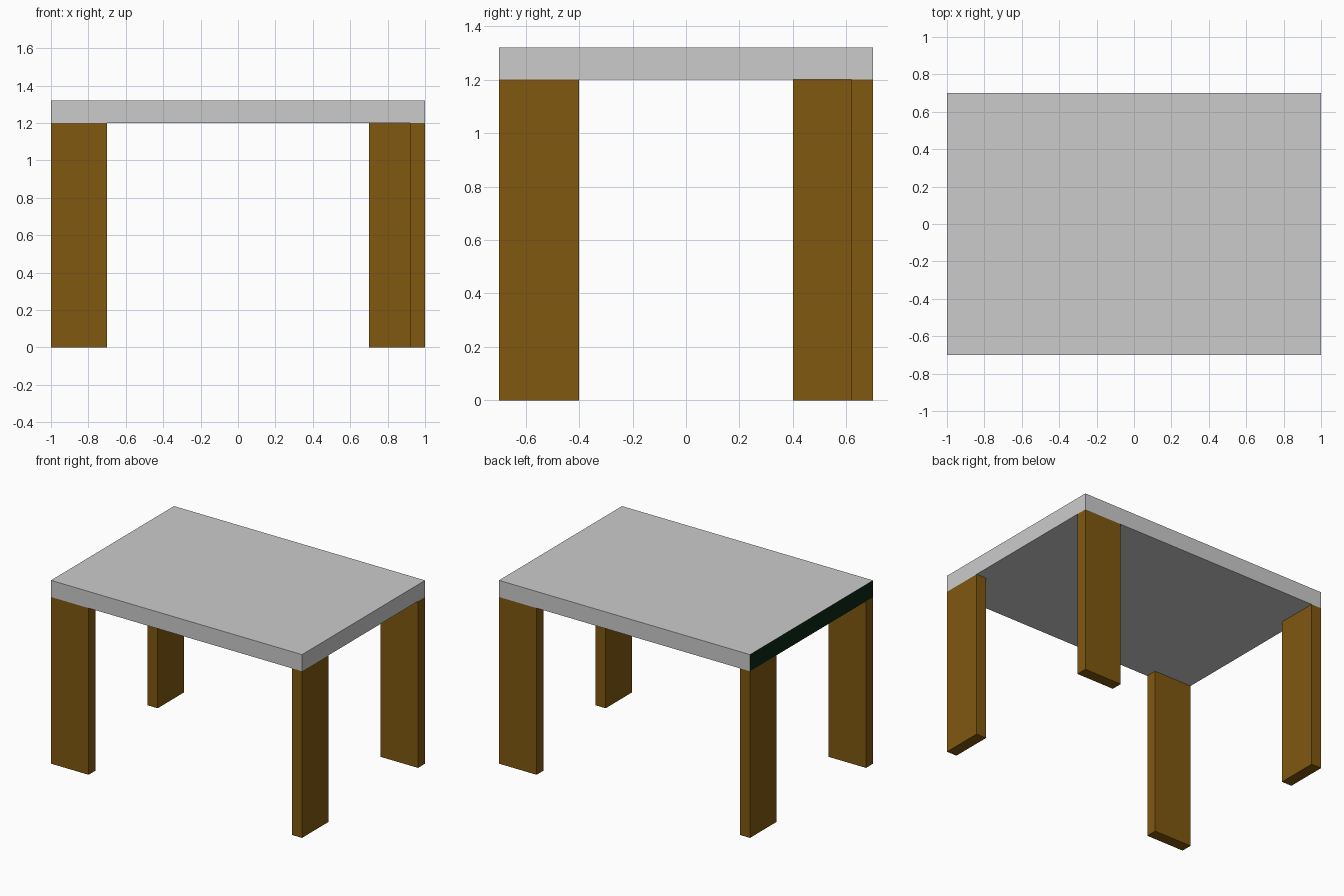
import bpy
import bmesh
from mathutils import Matrix, Vector

if "Cube" in bpy.data.objects:
    bpy.data.objects.remove(bpy.data.objects["Cube"], do_unlink=True)


def make_material(name, rgb):
    mat = bpy.data.materials.new(name)
    mat.use_nodes = True
    colour = (*rgb, 1.0)
    mat.diffuse_color = colour
    mat.node_tree.nodes["Principled BSDF"].inputs["Base Color"].default_value = colour
    return mat


def make_box(name, low, high, *materials):
    """Box spanning two opposite corners."""
    low, high = Vector(low), Vector(high)
    bm = bmesh.new()
    placement = Matrix.Translation((low + high) / 2) @ Matrix.Diagonal((*(high - low), 1))
    bmesh.ops.create_cube(bm, size=1, matrix=placement)
    mesh = bpy.data.meshes.new(name)
    bm.to_mesh(mesh)
    bm.free()
    for mat in materials:
        mesh.materials.append(mat)
    obj = bpy.data.objects.new(name, mesh)
    bpy.context.collection.objects.link(obj)
    return obj


grey = make_material("light grey", (0.60, 0.60, 0.60))
brown = make_material("brown wood", (0.216, 0.098, 0.005))
dark = make_material("dark green", (0.003, 0.02, 0.007))

HALF_X, HALF_Y = 1.0, 0.7
LEG_TOP, TOP = 1.2, 1.32
WIDE, THIN = 0.3, 0.08

# Table top, with one dark end face
table_top = make_box("table_top", (-HALF_X, -HALF_Y, LEG_TOP), (HALF_X, HALF_Y, TOP), grey, dark)
for face in table_top.data.polygons:
    if face.normal.x < -0.9:
        face.material_index = 1

# Plank legs, turned a quarter at each successive corner
legs = {
    "front_right_leg": (-1, -1, WIDE, THIN),
    "front_left_leg": (1, -1, THIN, WIDE),
    "back_left_leg": (1, 1, WIDE, THIN),
    "back_right_leg": (-1, 1, THIN, WIDE),
}
for name, (sx, sy, width, depth) in legs.items():
    xs = sorted((sx * HALF_X, sx * (HALF_X - width)))
    ys = sorted((sy * HALF_Y, sy * (HALF_Y - depth)))
    make_box(name, (xs[0], ys[0], 0), (xs[1], ys[1], LEG_TOP), brown)
